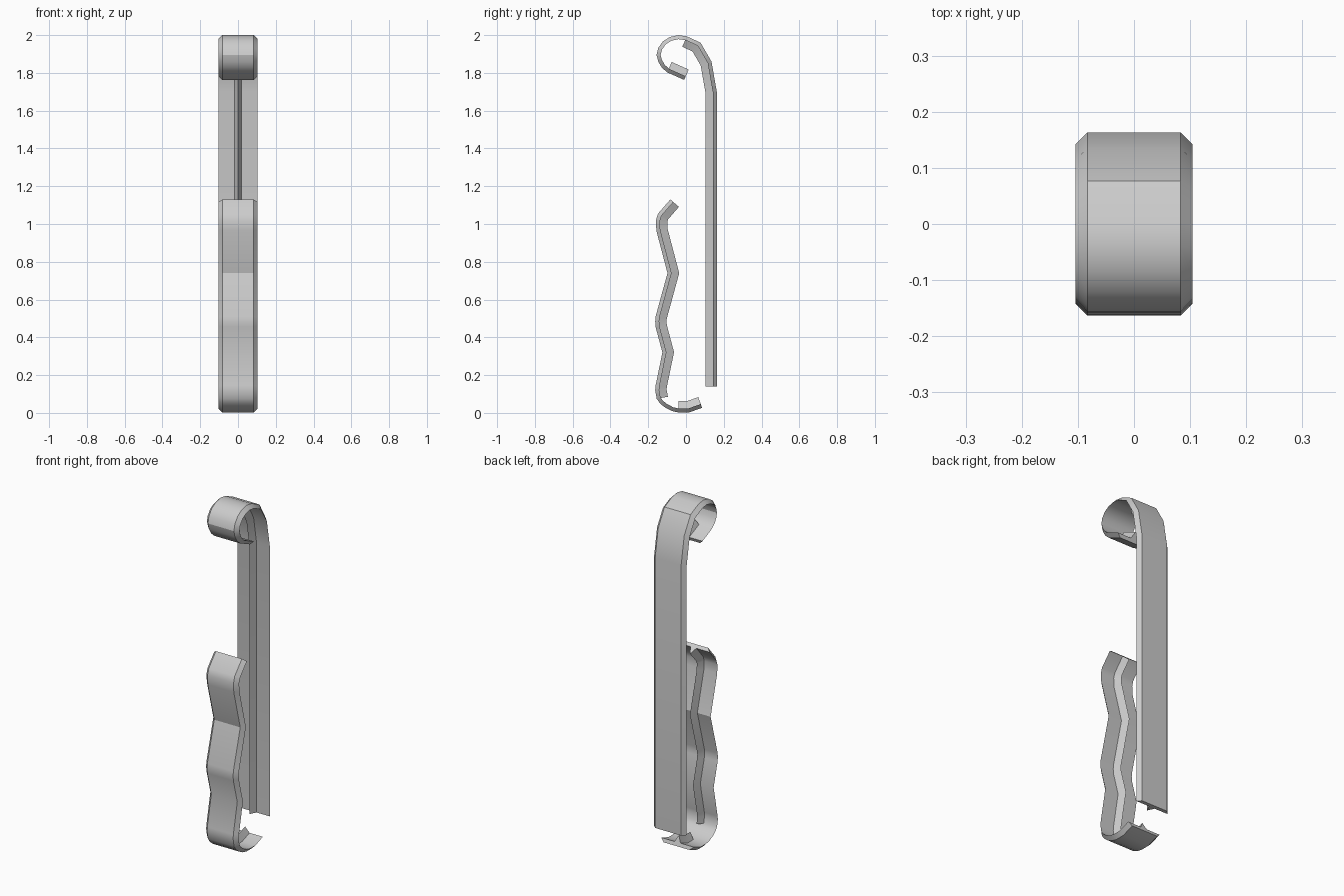
import bpy, bmesh, math
from mathutils import Vector

if "Cube" in bpy.data.objects:
    bpy.data.objects.remove(bpy.data.objects["Cube"])

# Sections as (x, depth inward from the outer face)
STRIP = [(-0.083, 0), (0.083, 0), (0.104, 0.021), (-0.104, 0.021)]
RIB = [(-0.022, 0.015), (0.022, 0.015), (0, 0.06)]


def sweep(name, path, section):
    """Sweep a section along a (y, z) path with mitred corners."""
    pts = [Vector(p) for p in path]
    dirs = [(b - a).normalized() for a, b in zip(pts, pts[1:])]
    norms = [Vector((-d.y, d.x)) for d in dirs]
    bm = bmesh.new()
    rings = []
    for i, p in enumerate(pts):
        a = norms[max(i - 1, 0)]
        b = norms[min(i, len(norms) - 1)]
        m = (a + b) / (1 + a.dot(b))
        ring = []
        for x, depth in section:
            q = p + m * depth
            ring.append(bm.verts.new((x, q.x, q.y)))
        rings.append(ring)
    n = len(section)
    for r, s in zip(rings, rings[1:]):
        for k in range(n):
            j = (k + 1) % n
            bm.faces.new((r[k], r[j], s[j], s[k]))
    bm.faces.new(rings[0][::-1])
    bm.faces.new(rings[-1])
    bmesh.ops.recalc_face_normals(bm, faces=bm.faces)
    mesh = bpy.data.meshes.new(name)
    bm.to_mesh(mesh)
    bm.free()
    obj = bpy.data.objects.new(name, mesh)
    bpy.context.collection.objects.link(obj)
    bpy.context.view_layer.objects.active = obj
    obj.select_set(True)
    bpy.ops.object.shade_smooth_by_angle(angle=math.radians(28))
    obj.select_set(False)


# Long back strip rolling over into the top curl
back = [(0.163, 0.14), (0.163, 1.70), (0.135, 1.86), (0.077, 1.96), (0.005, 1.993)]
curl = [(-0.04, 2.0), (-0.085, 1.99), (-0.122, 1.967), (-0.147, 1.932),
        (-0.156, 1.895), (-0.147, 1.86), (-0.128, 1.828)]
curl_end = [(-0.10, 1.803), (-0.01, 1.763)]
sweep("back_strip", back + curl + curl_end, STRIP)
sweep("back_rib", back, RIB)
sweep("curl_rib", curl_end, RIB)

# Wavy front tongue turning under into the bottom hook
tongue = [(-0.083, 1.13), (-0.148, 1.055), (-0.159, 1.02), (-0.157, 0.965),
          (-0.098, 0.74), (-0.161, 0.51), (-0.163, 0.485), (-0.161, 0.455),
          (-0.125, 0.32), (-0.161, 0.145), (-0.163, 0.12), (-0.155, 0.075)]
bend = [(-0.138, 0.05), (-0.11, 0.028), (-0.075, 0.01)]
hook_end = [(-0.04, 0.002), (0.015, 0.002), (0.085, 0.027)]
sweep("front_tongue", tongue + bend + hook_end, STRIP)
sweep("tongue_rib", tongue, RIB)
sweep("hook_rib", hook_end, RIB)
